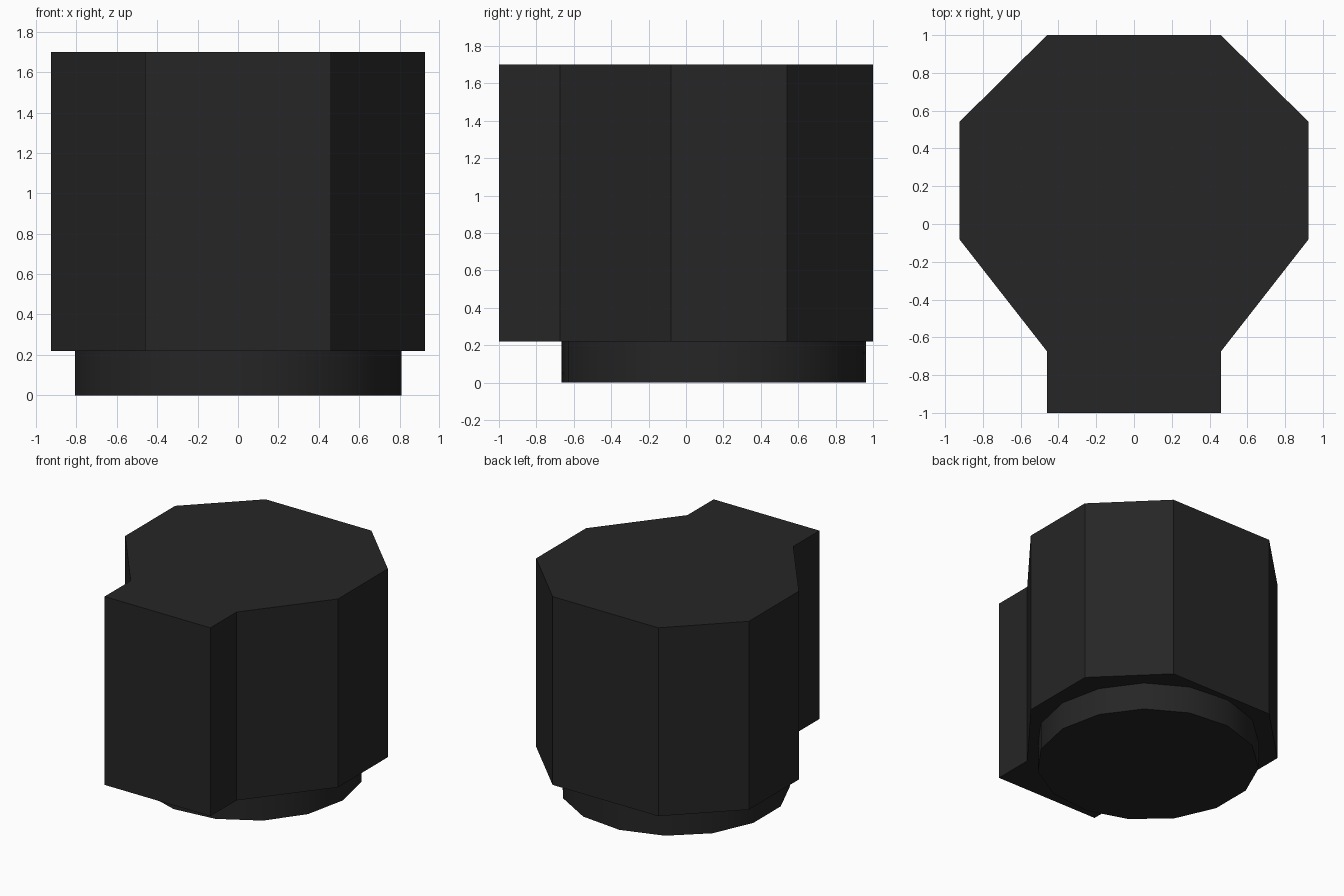
import bpy
import bmesh
import math
from mathutils import Vector

cube = bpy.data.objects.get("Cube")
if cube:
    bpy.data.objects.remove(cube, do_unlink=True)

BASE_TOP = 0.22
BODY_TOP = 1.70

# Single flat colour
charcoal = bpy.data.materials.new("charcoal")
charcoal.use_nodes = True
colour = (0.019, 0.019, 0.019, 1.0)
charcoal.diffuse_color = colour
charcoal.node_tree.nodes["Principled BSDF"].inputs["Base Color"].default_value = colour


def make_prism(name, outline, bottom, top):
    """Extrude a counter-clockwise outline between two heights."""
    bm = bmesh.new()
    face = bm.faces.new([bm.verts.new((x, y, bottom)) for x, y in outline])
    result = bmesh.ops.extrude_face_region(bm, geom=[face], use_keep_orig=True)
    lifted = [v for v in result["geom"] if isinstance(v, bmesh.types.BMVert)]
    bmesh.ops.translate(bm, verts=lifted, vec=Vector((0, 0, top - bottom)))
    bmesh.ops.recalc_face_normals(bm, faces=bm.faces[:])
    mesh = bpy.data.meshes.new(name)
    bm.to_mesh(mesh)
    bm.free()
    mesh.materials.append(charcoal)
    obj = bpy.data.objects.new(name, mesh)
    bpy.context.collection.objects.link(obj)
    return obj


# Faceted body with a rectangular block at the front
half = [(0.46, -1.0), (0.46, -0.675), (0.925, -0.08), (0.925, 0.54), (0.46, 1.0)]
mirrored = [(-x, y) for x, y in reversed(half)]
make_prism("body", half + mirrored, BASE_TOP, BODY_TOP)

# Round base, smooth around its side
SIDES = 15
RADIUS = 0.818
ring = []
for i in range(SIDES):
    a = math.tau * i / SIDES
    ring.append((RADIUS * math.cos(a) - 0.008, RADIUS * math.sin(a) + 0.148))
base = make_prism("round_base", ring, 0.0, BASE_TOP)

bpy.ops.object.select_all(action="DESELECT")
base.select_set(True)
bpy.context.view_layer.objects.active = base
bpy.ops.object.shade_smooth_by_angle(angle=math.radians(30))
